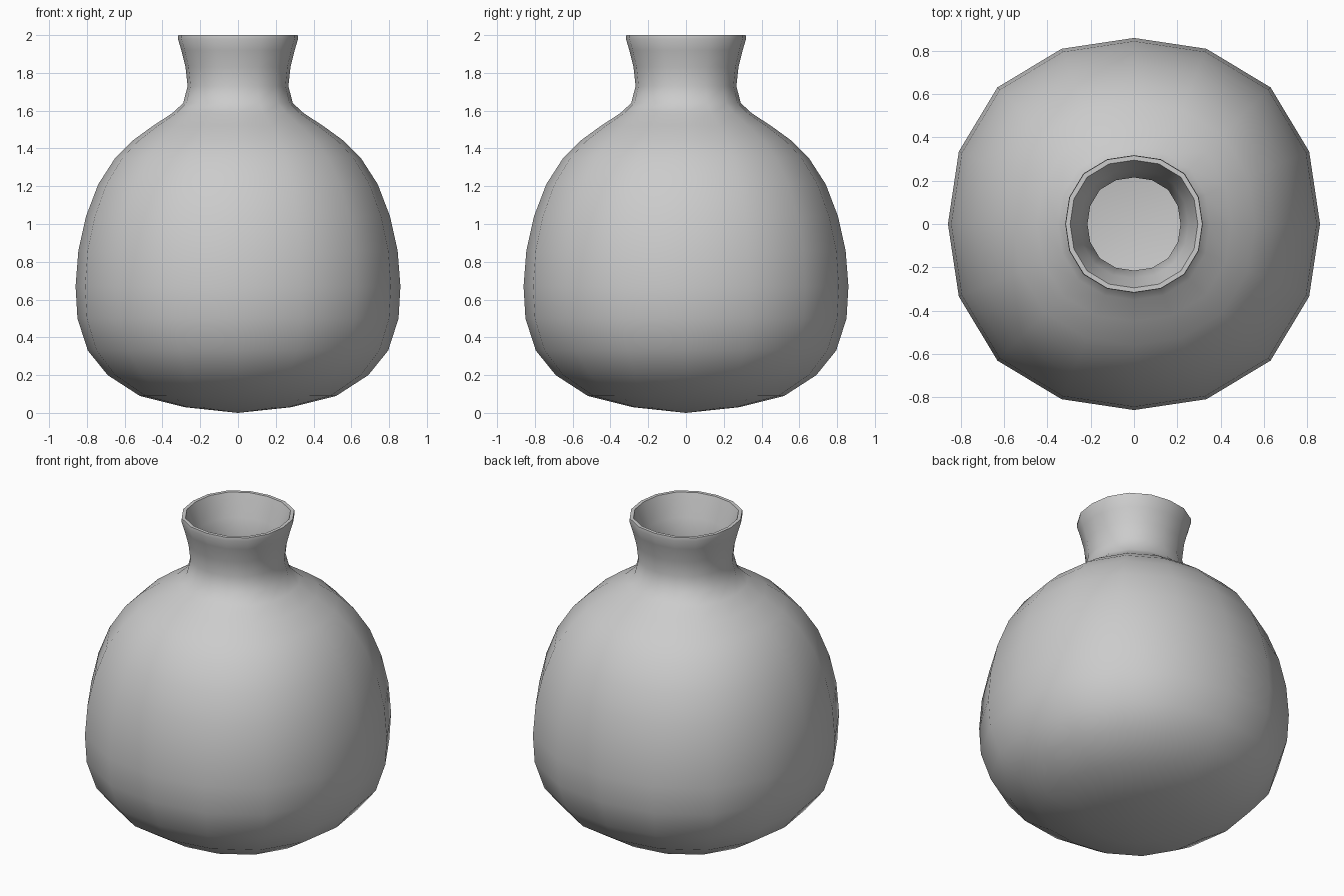
import bpy, bmesh, math

cube = bpy.data.objects.get("Cube")
if cube:
    bpy.data.objects.remove(cube, do_unlink=True)

SIDES = 16

# Clay colour
clay = bpy.data.materials.new("grey_clay")
clay.use_nodes = True
colour = (0.6, 0.6, 0.6, 1)
clay.diffuse_color = colour
clay.node_tree.nodes["Principled BSDF"].inputs["Base Color"].default_value = colour

# Outer wall from the base to the lip, then the inner wall back down
outer = [(.28, .03), (.52, .09), (.69, .2), (.795, .33), (.85, .5), (.86, .67),
         (.845, .86), (.805, 1.04), (.74, 1.21), (.65, 1.35), (.56, 1.44),
         (.45, 1.52), (.35, 1.585), (.29, 1.64), (.267, 1.73), (.278, 1.83),
         (.3, 1.92), (.318, 1.98), (.316, 2)]
inner = [(.295, 2), (.25, 1.86), (.215, 1.73), (.24, 1.62), (.31, 1.55),
         (.52, 1.4), (.69, 1.19), (.79, .86), (.805, .67), (.75, .36),
         (.5, .14), (.27, .08)]


def ring(bm, radius, z):
    """One slightly squared ring of the vessel."""
    verts = []
    for i in range(SIDES):
        a = math.tau * i / SIDES
        r = radius * (1 + .019 * (1 - math.cos(4 * a)))
        verts.append(bm.verts.new((r * math.cos(a), r * math.sin(a), z)))
    return verts


bm = bmesh.new()
rings = [ring(bm, r, z) for r, z in outer + inner]
for low, high in zip(rings, rings[1:]):
    for i in range(SIDES):
        j = (i + 1) % SIDES
        bm.faces.new((low[i], low[j], high[j], high[i]))

# Rounded base and inside floor
for loop, z in ((rings[0], 0), (rings[-1], .06)):
    centre = bm.verts.new((0, 0, z))
    for i in range(SIDES):
        bm.faces.new((loop[i], loop[(i + 1) % SIDES], centre))
bmesh.ops.recalc_face_normals(bm, faces=bm.faces)

mesh = bpy.data.meshes.new("vase")
bm.to_mesh(mesh)
bm.free()
mesh.materials.append(clay)
vase = bpy.data.objects.new("vase", mesh)
bpy.context.collection.objects.link(vase)
bpy.context.view_layer.objects.active = vase
vase.select_set(True)
bpy.ops.object.shade_smooth_by_angle(angle=math.radians(60))
